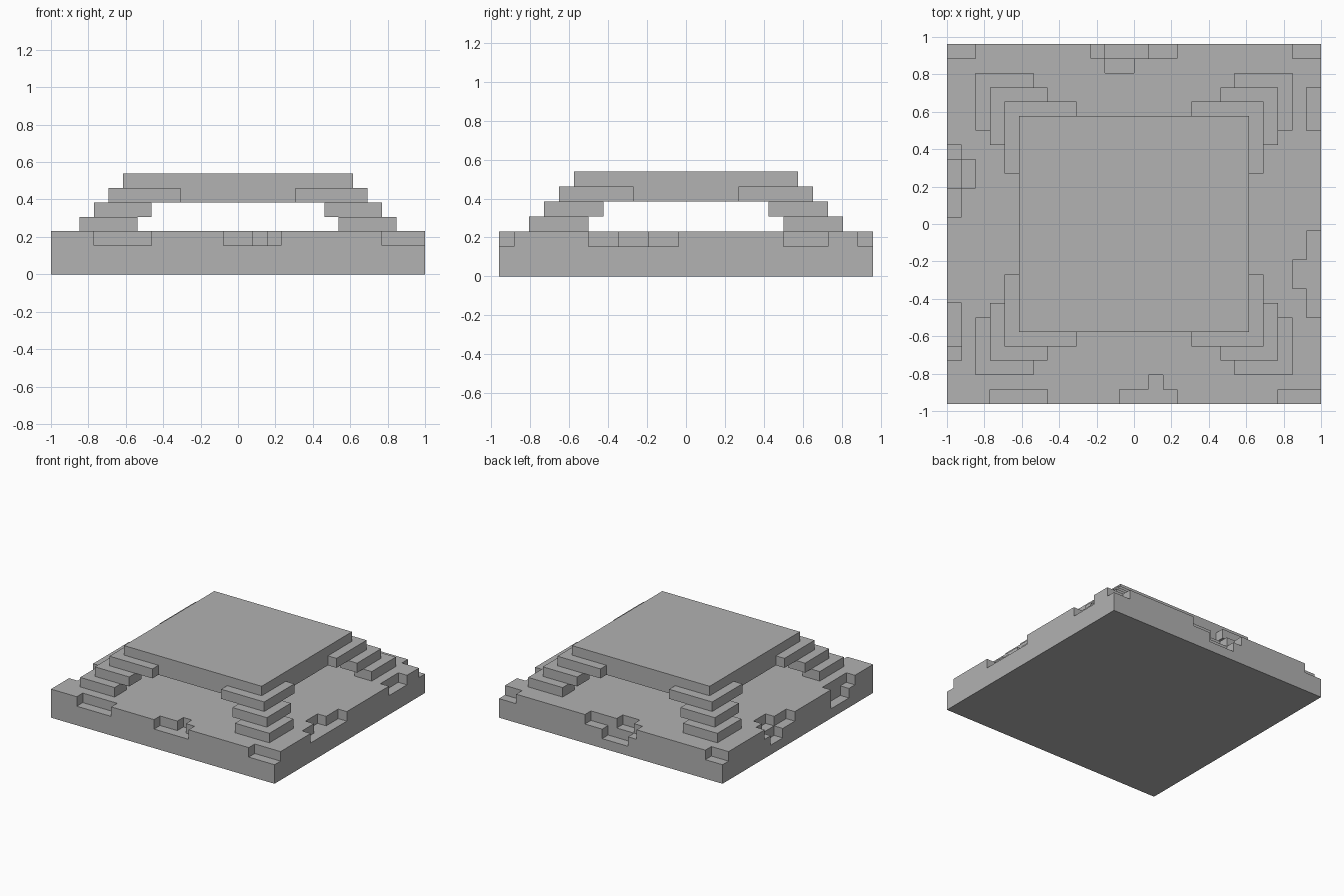
import bpy, bmesh
from itertools import product

U = 1 / 13          # size of one block
HALF_Y = 12.5       # half depth in blocks

if "Cube" in bpy.data.objects:
    bpy.data.objects.remove(bpy.data.objects["Cube"], do_unlink=True)

stone = bpy.data.materials.new("grey stone")
stone.use_nodes = True
GREY = (0.445, 0.445, 0.445, 1)
stone.diffuse_color = GREY
stone.node_tree.nodes["Principled BSDF"].inputs["Base Color"].default_value = GREY


def block(x0, x1, y0, y1, z0, z1):
    """Set of unit cells; x runs -13..13, y runs 0..25, z runs 0..7."""
    return set(product(range(x0, x1), range(y0, y1), range(z0, z1)))


def build(name, cells):
    """Skin the exposed sides of the cells and merge flat areas."""
    bm = bmesh.new()
    verts = {}

    def vert(p):
        if p not in verts:
            verts[p] = bm.verts.new((p[0] * U, (p[1] - HALF_Y) * U, p[2] * U))
        return verts[p]

    for cell in sorted(cells):
        for axis, side in product(range(3), (0, 1)):
            near = list(cell)
            near[axis] += 2 * side - 1
            if tuple(near) in cells:
                continue
            a, b = (axis + 1) % 3, (axis + 2) % 3
            ring = []
            for da, db in ((0, 0), (1, 0), (1, 1), (0, 1)):
                p = list(cell)
                p[axis] += side
                p[a] += da
                p[b] += db
                ring.append(vert(tuple(p)))
            bm.faces.new(ring if side else ring[::-1])
    bmesh.ops.dissolve_limit(bm, angle_limit=0.01, verts=bm.verts[:], edges=bm.edges[:])
    mesh = bpy.data.meshes.new(name)
    bm.to_mesh(mesh)
    bm.free()
    mesh.materials.append(stone)
    bpy.context.collection.objects.link(bpy.data.objects.new(name, mesh))


# Base slab with crumbled edges
base = block(-13, 13, 0, 25, 0, 3)
chips = [
    # front edge
    (-10, -6, 0, 1), (-1, 3, 0, 1), (1, 2, 1, 2), (10, 13, 0, 1),
    # right-hand edge
    (12, 13, 6, 12), (11, 12, 8, 10), (12, 13, 19, 22),
    # back edge
    (11, 13, 24, 25), (-3, 3, 24, 25), (-2, 0, 23, 24), (-13, -11, 24, 25),
    # left-hand edge
    (-13, -12, 13, 18), (-12, -11, 15, 17), (-13, -12, 3, 7),
]
for chip in chips:
    base -= block(*chip, 2, 3)
# Deeper chips
for chip in [(-2, 1, 24, 25), (-13, -12, 15, 17), (-13, -12, 4, 7)]:
    base -= block(*chip, 1, 2)
build("base_slab", base)

# Stepped corner supports, each level moving one block inwards
for level, length in enumerate((4, 4, 5)):
    x1, y1, z = 11 - level, 23 - level, 3 + level
    thick = 1 if level == 2 else 2
    corner = block(x1 - length, x1, y1 - thick, y1, z, z + 1)
    corner |= block(x1 - thick, x1, y1 - length, y1, z, z + 1)
    for side, end in product((1, -1), (1, -1)):
        cells = {(x if side > 0 else -1 - x, y if end > 0 else 24 - y, k)
                 for x, y, k in corner}
        name = ("left" if side > 0 else "right") + ("_back" if end > 0 else "_front")
        build(f"{name}_step_{level + 1}", cells)

# Roof slab
build("roof_slab", block(-8, 8, 5, 20, 5, 7))
